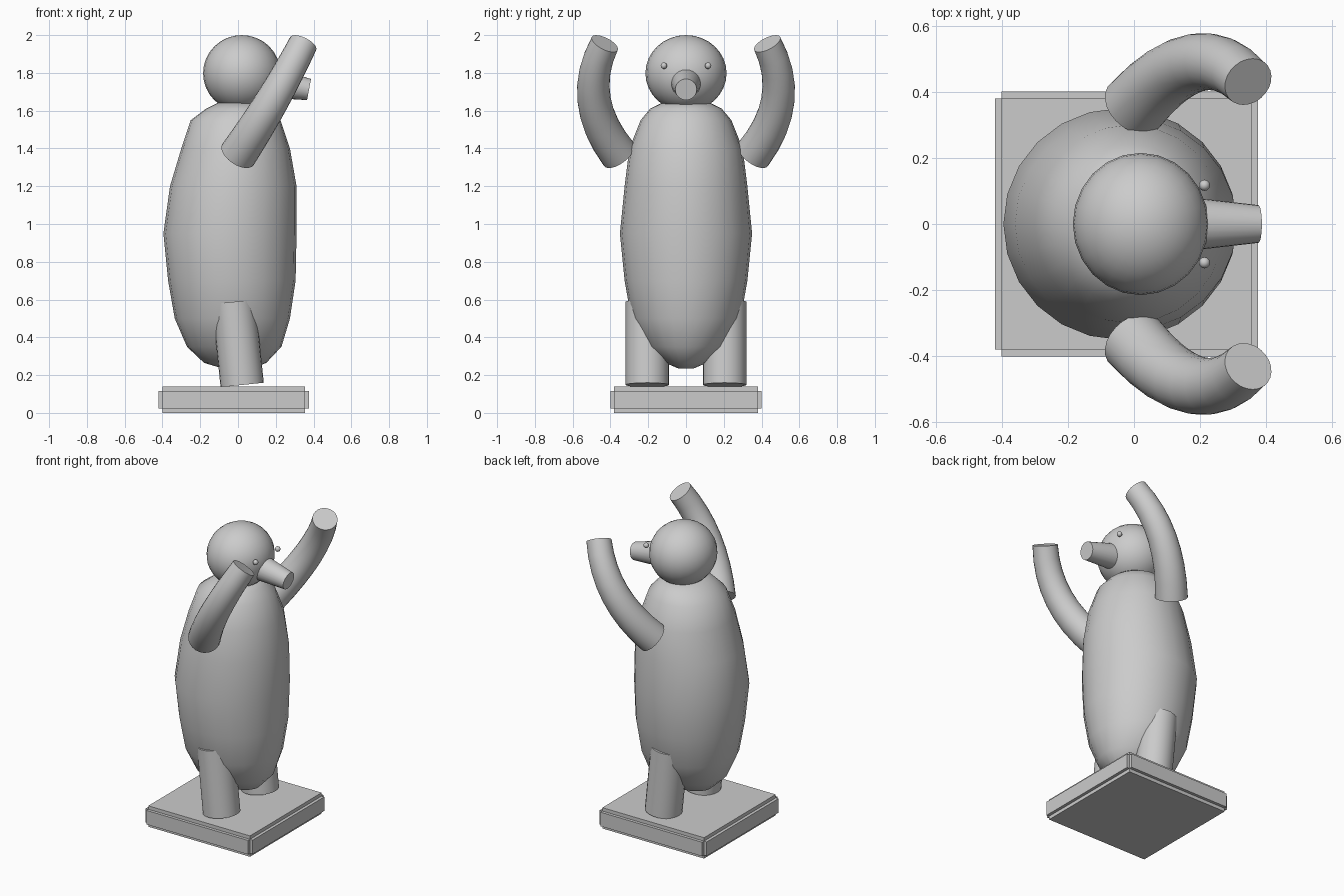
import bpy, bmesh
from math import sin, cos, pi, radians
from mathutils import Vector

if "Cube" in bpy.data.objects:
    bpy.data.objects.remove(bpy.data.objects["Cube"])


def finish(bm, name, smooth=True):
    bmesh.ops.recalc_face_normals(bm, faces=bm.faces)
    me = bpy.data.meshes.new(name)
    bm.to_mesh(me)
    bm.free()
    ob = bpy.data.objects.new(name, me)
    bpy.context.collection.objects.link(ob)
    if smooth:
        bpy.ops.object.select_all(action='DESELECT')
        ob.select_set(True)
        bpy.context.view_layer.objects.active = ob
        bpy.ops.object.shade_smooth_by_angle(angle=radians(50))
    return ob


def loft(name, rings, sides=24):
    """Skin a row of rings given as (centre, axis, radius_x, radius_y)."""
    bm = bmesh.new()
    loops = []
    for c, axis, rx, ry in rings:
        w = Vector(axis).normalized()
        v = (Vector((0, 1, 0)) - w * w.y).normalized()
        u = v.cross(w)
        loops.append([bm.verts.new(Vector(c) + u * rx * cos(2 * pi * i / sides)
                                   + v * ry * sin(2 * pi * i / sides))
                      for i in range(sides)])
    for a, b in zip(loops, loops[1:]):
        for i in range(sides):
            j = (i + 1) % sides
            bm.faces.new((a[i], a[j], b[j], b[i]))
    bm.faces.new(loops[0])
    bm.faces.new(loops[-1])
    return finish(bm, name)


def ball(name, centre, radii, u=24, v=16):
    bm = bmesh.new()
    bmesh.ops.create_uvsphere(bm, u_segments=u, v_segments=v, radius=1)
    bmesh.ops.scale(bm, vec=radii, verts=bm.verts)
    bmesh.ops.translate(bm, vec=centre, verts=bm.verts)
    return finish(bm, name)


# base: slab with every face raised, leaving notched edges
bm = bmesh.new()
bmesh.ops.create_cube(bm, size=1)
bmesh.ops.scale(bm, vec=(0.755, 0.76, 0.094), verts=bm.verts)
bmesh.ops.translate(bm, vec=(-0.0225, 0, 0.07), verts=bm.verts)
bm.normal_update()
for f in bmesh.ops.extrude_discrete_faces(bm, faces=bm.faces[:])['faces']:
    n = f.normal.copy()
    step = 0.023 if abs(n.z) > 0.5 else 0.02
    bmesh.ops.translate(bm, vec=n * step, verts=f.verts)
finish(bm, "base", smooth=False)

# body: z, back x, front x, half width
profile = [(0.235, -0.08, 0.08, 0.04), (0.265, -0.18, 0.15, 0.11),
           (0.35, -0.27, 0.23, 0.215), (0.5, -0.335, 0.275, 0.29),
           (0.7, -0.37, 0.305, 0.325), (0.95, -0.395, 0.31, 0.35),
           (1.2, -0.36, 0.31, 0.325), (1.4, -0.30, 0.275, 0.30),
           (1.55, -0.25, 0.225, 0.24), (1.61, -0.17, 0.17, 0.19),
           (1.64, -0.11, 0.13, 0.13)]
loft("body", [(((a + b) / 2, 0, z), (0, 0, 1), (b - a) / 2, w)
              for z, a, b, w in profile])

# head and snout
ball("head", (0.02, 0, 1.798), (0.205, 0.215, 0.202))
axis = (0.175, 0, -0.033)
loft("snout", [((0.15, 0, 1.752), axis, 0.083, 0.083),
               ((0.376, 0, 1.712), axis, 0.057, 0.057)])

# paired parts
for side, s in (("left", 1), ("right", -1)):
    ball(side + "_eye", (0.213, 0.117 * s, 1.838), (0.017,) * 3, 12, 8)

    lean = Vector((-0.045, 0, 0.44))
    foot = Vector((0.022, 0.205 * s, 0.148))
    loft(side + "_leg", [(foot, lean, 0.115, 0.115),
                         (foot + lean, lean, 0.115, 0.115)])

    # raised arm along a parabola through three points
    p0, p1, p2 = (Vector((x, y * s, z)) for x, y, z in
                  ((0.0, 0.355, 1.368), (0.185, 0.487, 1.66), (0.345, 0.43, 1.955)))
    k1, k2 = 4 * p1 - 3 * p0 - p2, 2 * p0 - 4 * p1 + 2 * p2
    rings = []
    for i in range(9):
        t = i / 8
        r = 0.1 - 0.023 * t
        rings.append((p0 + k1 * t + k2 * t * t, k1 + 2 * k2 * t, r, r))
    loft(side + "_arm", rings)
